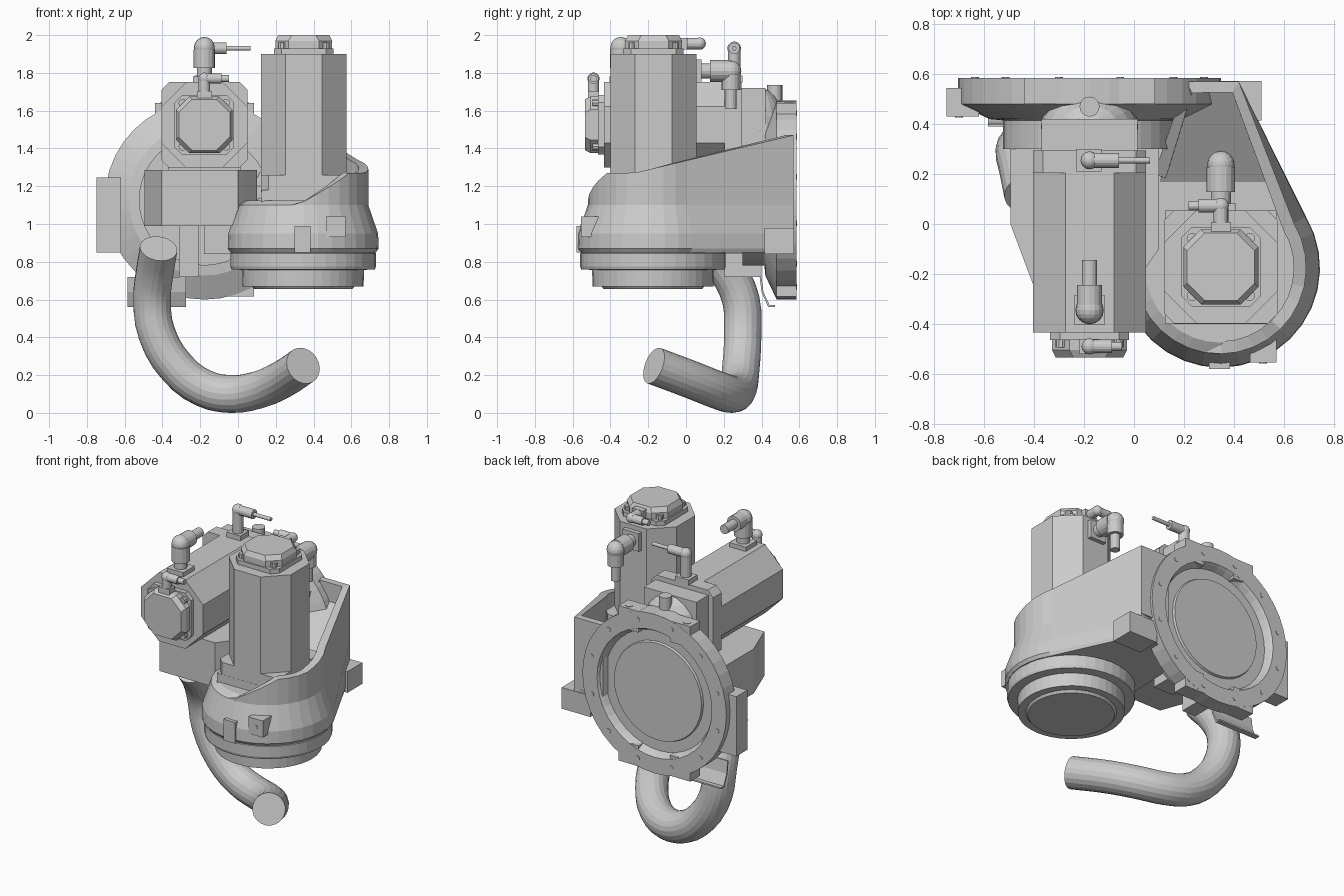
import bpy, bmesh, math
from mathutils import Matrix, Vector

if "Cube" in bpy.data.objects:
    bpy.data.objects.remove(bpy.data.objects["Cube"])

I = Matrix.Identity(4)


def make(name, verts, faces, M=I):
    me = bpy.data.meshes.new(name)
    me.from_pydata([M @ Vector(v) for v in verts], [], faces)
    bm = bmesh.new()
    bm.from_mesh(me)
    bmesh.ops.remove_doubles(bm, verts=bm.verts, dist=1e-5)
    bmesh.ops.recalc_face_normals(bm, faces=bm.faces)
    bm.to_mesh(me)
    bm.free()
    ob = bpy.data.objects.new(name, me)
    bpy.context.collection.objects.link(ob)
    return ob


def loft(name, rings, M=I):
    n = len(rings[0])
    faces = [(k * n + i, k * n + (i + 1) % n, (k + 1) * n + (i + 1) % n, (k + 1) * n + i)
             for k in range(len(rings) - 1) for i in range(n)]
    faces += [tuple(range(n)), tuple(range((len(rings) - 1) * n, len(rings) * n))]
    return make(name, [p for r in rings for p in r], faces, M)


def prism(name, pts, z0, z1, M=I):
    return loft(name, [[(x, y, z) for x, y in pts] for z in (z0, z1)], M)


def box(name, x0, x1, y0, y1, z0, z1, M=I):
    return prism(name, [(x0, y0), (x1, y0), (x1, y1), (x0, y1)], z0, z1, M)


def turned(name, prof, M=I, n=32):
    return loft(name, [[(r * math.cos(2 * math.pi * i / n), r * math.sin(2 * math.pi * i / n), z)
                        for i in range(n)] for r, z in prof], M)


def rod(name, a, b, r, M=I, n=16):
    a, b = Vector(a), Vector(b)
    T = Matrix.Translation(a) @ (b - a).to_track_quat('Z', 'Y').to_matrix().to_4x4()
    return turned(name, [(r, 0), (r, (b - a).length)], M @ T, n)


def ball(name, c, rx, ry, rz, M=I, n=16):
    prof = [(max(math.sin(math.pi * k / 10), .01), -math.cos(math.pi * k / 10)) for k in range(11)]
    S = Matrix.Translation(c) @ Matrix.Diagonal((rx, ry, rz, 1))
    return turned(name, prof, M @ S, n)


def oct_pts(h, c):
    return [(h, -h + c), (h, h - c), (h - c, h), (-h + c, h),
            (-h, h - c), (-h, -h + c), (-h + c, -h), (h - c, -h)]


# Servo motor: local z is the axis, local +y carries the connectors
def motor(tag, M, side):
    prism(tag + "_end_plate", oct_pts(.227, .04), 0, .09, M)
    prism(tag + "_body", oct_pts(.227, .13), .09, .73, M)
    prism(tag + "_cap_base", oct_pts(.158, .04), .73, .76, M)
    prism(tag + "_cap", oct_pts(.15, .07), .76, .80, M)
    loft(tag + "_cap_top", [[(x, y, z) for x, y in oct_pts(h, .07)]
                            for h, z in ((.15, .80), (.135, .83))], M)
    for sx in (-1, 1):
        for sy in (-1, 1):
            rod(tag + "_cap_bolt", (sx * .115, sy * .115, .75), (sx * .115, sy * .115, .79), .022, M, 10)
    # main power connector with elbow
    box(tag + "_socket", -.06, .06, .22, .255, .58, .70, M)
    rod(tag + "_plug", (0, .25, .64), (0, .31, .64), .04, M)
    rod(tag + "_collar", (0, .30, .64), (0, .40, .64), .057, M)
    ball(tag + "_elbow", (0, .41, .64), .055, .055, .055, M)
    rod(tag + "_nut", (0, .41, .64), (0, .41, .54), .05, M)
    rod(tag + "_cable_stub", (0, .41, .54), (0, .41, .44), .03, M)
    # encoder connector on the cap
    box(tag + "_encoder_socket", -.04, .04, .14, .18, .755, .815, M)
    rod(tag + "_encoder_plug", (0, .17, .785), (0, .245, .785), .03, M)
    ball(tag + "_encoder_elbow", (0, .245, .785), .032, .032, .032, M)
    rod(tag + "_encoder_nut", (0, .245, .785), (side * .09, .245, .785), .027, M)
    rod(tag + "_encoder_stub", (side * .09, .245, .785), (side * .13, .245, .785), .018, M)


motor("upright_motor", Matrix.Translation((.348, -.172, 1.17)), -1)
motor("level_motor", Matrix.Translation((-.178, .295, 1.525)) @ Matrix.Rotation(math.pi / 2, 4, 'X'), 1)

# Brake connector on the level motor
box("brake_socket", -.23, -.13, .21, .30, 1.75, 1.785)
rod("brake_plug", (-.178, .255, 1.78), (-.178, .255, 1.93), .033)
ball("brake_elbow", (-.178, .255, 1.93), .036, .036, .036)
rod("brake_nut", (-.178, .255, 1.93), (-.06, .255, 1.93), .03)
rod("brake_pin", (-.06, .255, 1.93), (.065, .255, 1.93), .012)

# Motor neck, gear dome and boss behind the level motor
box("motor_neck", -.37, .015, .28, .42, 1.25, 1.72)
ball("gear_dome", (-.178, .39, 1.50), .195, .14, .22, n=24)
rod("dome_boss", (-.178, .47, 1.45), (-.178, .47, 1.735), .04)
prism("gear_block", [(-.495, .3), (-.495, 0), (-.405, -.24), (0, -.24), (.03, -.2), (.1, -.1), (.1, .3)], .99, 1.285)
box("block_rib", -.31, -.21, .2, .4, .72, 1.0)
box("block_foot", -.18, -.03, .15, .4, .84, 1.0)

# Round mounting flange facing the back
F = Matrix.Translation((-.178, 0, 1.127)) @ Matrix.Rotation(-math.pi / 2, 4, 'X')
turned("mounting_flange", [(.01, .55), (.32, .55), (.325, .535), (.395, .535), (.41, .57), (.42, .585),
                           (.527, .585), (.527, .48), (.40, .42), (.347, .415), (.347, .30), (.01, .30)], F, 40)
for i in range(12):
    a = math.pi * (2 * i + 1) / 12
    x, y = .475 * math.cos(a), .475 * math.sin(a)
    rod("flange_bolt", (x, y, .57), (x, y, .588), .016, F, 10)
for x0, x1, xc in ((-.44, -.29, -.39), (-.06, .085, .035)):
    box("top_tab", x0, x1, .48, .584, 1.50, 1.64)
    rod("top_tab_screw", (xc, .545, 1.6), (xc, .545, 1.643), .024, n=12)
    box("bottom_tab", x0, x1, .48, .584, .615, .75)
box("side_lug", -.75, -.62, .43, .545, .85, 1.245)
for z in (.9, 1.07, 1.195):
    rod("side_lug_screw", (-.70, .44, z), (-.70, .426, z), .016, n=12)

# Thin bent bracket under the flange
P = [(.39, .72), (.40, .72), (.41, .64), (.443, .57), (.47, .57), (.47, .56), (.435, .56), (.40, .64)]
loft("bent_bracket", [[(x, y, z) for y, z in P] for x in (-.585, -.275)])

# Wrist housing: round front that tapers, with an arm running back to the flange
CX, CY = .345, -.175


def outline(r, z, inset=0):
    arc = [math.radians(150 + 241 * i / 22) for i in range(23)]
    pts = [(CX + r * math.cos(a), CY + r * math.sin(a), z) for a in arc]
    return pts + [(.42 - inset, .57, z), (.03 + inset, .5, z)]


loft("wrist_housing", [outline(.385, .85), outline(.4, .87), outline(.397, .95), outline(.345, 1.10), outline(.30, 1.125, .03)])
box("motor_seat", .125, .57, -.4, .055, 1.08, 1.18)

# Raised wall round the right side and back of the housing
path = []
for i in range(13):
    d = -100 + 131 * i / 12
    a = math.radians(d)
    x, y = CX + .345 * math.cos(a), CY + .345 * math.sin(a)
    top = 1.1 + .17 * min(1, max(0, (d + 95) / 50))
    path.append((x, y, top + max(0, (y + .275) * .237)))
path += [(.42, .57, 1.47), (.21, .57, 1.47), (.08, .2, 1.2)]
verts = [(x, y, z) for x, y, t in path for z in (1.0, t)]
wall = make("raised_wall", verts, [(2 * i, 2 * i + 2, 2 * i + 3, 2 * i + 1) for i in range(len(path) - 1)])
sol = wall.modifiers.new("thickness", 'SOLIDIFY')
sol.thickness = .05
sol.offset = -1
# sloped web that fills the lower part of the pocket
make("pocket_web", [(.1, .16, 1.12), (.55, .16, 1.12), (.41, .55, 1.36), (.22, .55, 1.36)], [(0, 1, 2, 3)])

# Stepped output flange underneath
turned("output_flange", [(.26, .655), (.272, .67), (.32, .67), (.322, .757), (.38, .76), (.385, .775),
                         (.385, .845), (.37, .855)], Matrix.Translation((CX, CY, 0)), 40)

# Lugs on the housing
box("front_lug", .30, .385, -.58, -.45, .85, .99)
box("corner_lug", .465, .57, -.555, -.38, .93, 1.04)
rod("corner_lug_screw", (.517, -.54, .985), (.517, -.559, .985), .016, n=12)
box("rear_lug", .30, .51, .415, .572, .84, .98)

# Curved hose
hose_pts = [(-.42, .12, .87), (-.44, .22, .75), (-.455, .29, .6), (-.43, .30, .42), (-.32, .29, .235),
            (-.18, .275, .13), (-.04, .245, .10), (.1, .17, .12), (.23, .03, .175), (.345, -.17, .25)]
cu = bpy.data.curves.new("hose", 'CURVE')
cu.dimensions = '3D'
cu.bevel_depth = .1
cu.bevel_resolution = 8
cu.resolution_u = 3
cu.use_fill_caps = True
sp = cu.splines.new('BEZIER')
sp.bezier_points.add(len(hose_pts) - 1)
for bp, p in zip(sp.bezier_points, hose_pts):
    bp.co = p
    bp.handle_left_type = bp.handle_right_type = 'AUTO'
hose = bpy.data.objects.new("hose", cu)
bpy.context.collection.objects.link(hose)
bpy.context.view_layer.objects.active = hose
hose.select_set(True)
bpy.ops.object.convert(target='MESH')
bpy.ops.object.shade_smooth_by_angle(angle=math.radians(12))
